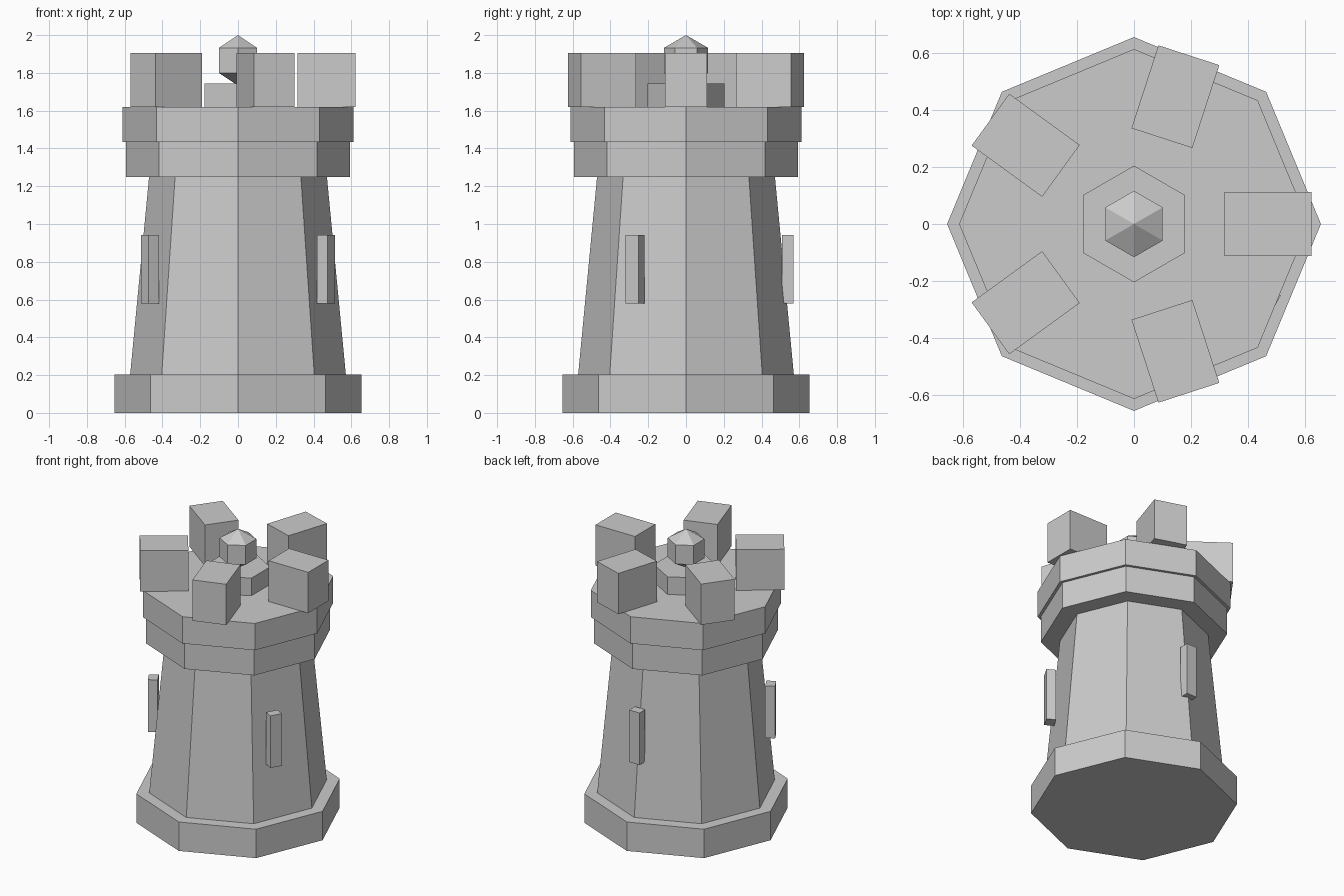
import bpy
from math import radians, cos, sin

if "Cube" in bpy.data.objects:
    bpy.data.objects.remove(bpy.data.objects["Cube"])


def prism(name, sides, r1, r2, z1, z2, turn=0.0):
    """Straight or tapered flat-sided drum between two heights."""
    bpy.ops.mesh.primitive_cone_add(vertices=sides, radius1=r1, radius2=r2, depth=z2 - z1,
                                    location=(0, 0, (z1 + z2) / 2), rotation=(0, 0, turn))
    bpy.context.object.name = name


def radial_block(name, angle, inner, outer, width, z1, z2):
    """Box facing outwards from the tower axis."""
    a = radians(angle)
    r = (inner + outer) / 2
    bpy.ops.mesh.primitive_cube_add(size=1, location=(r * cos(a), r * sin(a), (z1 + z2) / 2),
                                    rotation=(0, 0, a))
    ob = bpy.context.object
    ob.name = name
    ob.scale = (outer - inner, width, z2 - z1)


# Octagonal tower body, corners on the axes
prism("base", 8, 0.654, 0.654, 0.0, 0.202)
prism("shaft", 8, 0.571, 0.471, 0.202, 1.248)
prism("lower_collar", 8, 0.592, 0.592, 1.248, 1.433)
prism("upper_collar", 8, 0.612, 0.612, 1.433, 1.62)

# Five battlements
for i in range(5):
    radial_block(f"battlement_{i + 1}", 72 * i, 0.316, 0.621, 0.224, 1.62, 1.905)

# Three raised window slits
for i in range(3):
    radial_block(f"window_slit_{i + 1}", -30 + 120 * i, 0.507, 0.57, 0.08, 0.578, 0.942)

# Hexagonal pedestal with a faceted finial, corners on the y axis
prism("pedestal", 6, 0.204, 0.204, 1.62, 1.743)
bpy.ops.mesh.primitive_uv_sphere_add(segments=6, ring_count=3, radius=0.134,
                                     location=(0, 0, 1.866), rotation=(0, 0, radians(30)))
finial = bpy.context.object
finial.name = "finial"

# Make sure both hexagonal parts have a corner on the y axis
bpy.context.view_layer.update()
for name in ("pedestal", "finial"):
    ob = bpy.data.objects[name]
    pts = [ob.matrix_world @ v.co for v in ob.data.vertices]
    if max(p.x for p in pts) > max(p.y for p in pts):
        ob.rotation_euler.z += radians(30)
